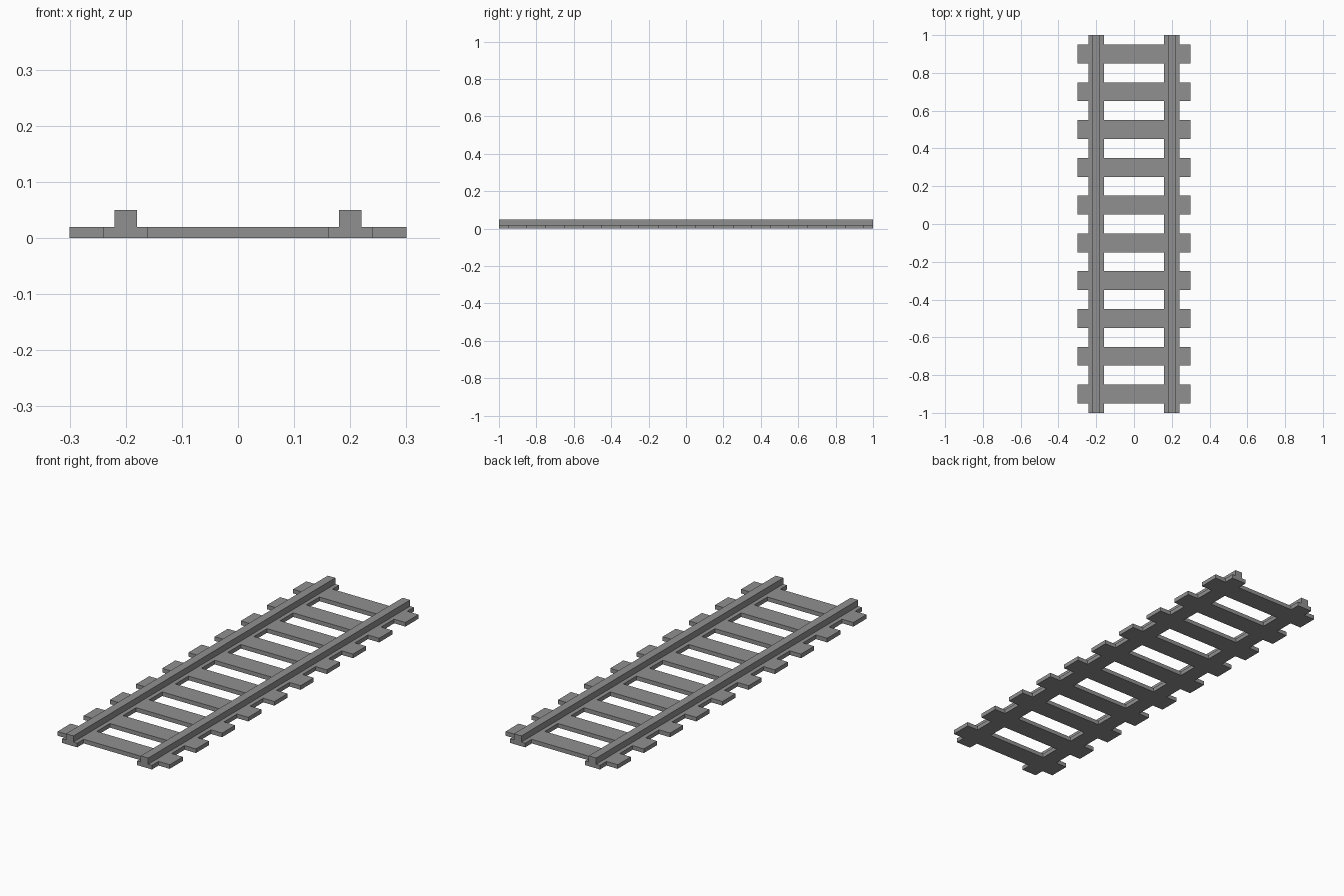
import bpy
import bmesh

if "Cube" in bpy.data.objects:
    bpy.data.objects.remove(bpy.data.objects["Cube"])

BASE_H = 0.02      # sleeper and rail foot thickness
TOP_H = 0.05       # top of the rail head
RAIL_X = 0.20      # rail centre distance from the middle
FOOT, HEAD = 0.04, 0.02   # half widths of rail foot and head

dark_grey = bpy.data.materials.new("dark_grey")
dark_grey.diffuse_color = (0.28, 0.28, 0.28, 1)
dark_grey.use_nodes = True
dark_grey.node_tree.nodes["Principled BSDF"].inputs["Base Color"].default_value = dark_grey.diffuse_color


def make_object(name, bm):
    bmesh.ops.recalc_face_normals(bm, faces=bm.faces)
    mesh = bpy.data.meshes.new(name)
    bm.to_mesh(mesh)
    bm.free()
    mesh.materials.append(dark_grey)
    obj = bpy.data.objects.new(name, mesh)
    bpy.context.collection.objects.link(obj)
    return obj


def extrude_profile(bm, points, direction):
    face = bm.faces.new([bm.verts.new(p) for p in points])
    new = bmesh.ops.extrude_face_region(bm, geom=[face], use_keep_orig=True)["geom"]
    verts = [g for g in new if isinstance(g, bmesh.types.BMVert)]
    bmesh.ops.translate(bm, verts=verts, vec=direction)


# Rails: stepped T-shaped section running the full length
profile = [(-FOOT, 0), (FOOT, 0), (FOOT, BASE_H), (HEAD, BASE_H),
           (HEAD, TOP_H), (-HEAD, TOP_H), (-HEAD, BASE_H), (-FOOT, BASE_H)]
for side, name in ((-1, "left_rail"), (1, "right_rail")):
    bm = bmesh.new()
    extrude_profile(bm, [(side * RAIL_X + x, -1, z) for x, z in profile], (0, 2, 0))
    make_object(name, bm)

# Sleepers: middle span and two end stubs, butted against the rail feet
inner, outer = RAIL_X - FOOT, RAIL_X + FOOT
for i in range(10):
    y0 = -0.95 + 0.2 * i
    y1 = y0 + 0.1
    bm = bmesh.new()
    for x0, x1 in ((-0.3, -outer), (-inner, inner), (outer, 0.3)):
        extrude_profile(bm, [(x0, y0, 0), (x1, y0, 0), (x1, y1, 0), (x0, y1, 0)],
                        (0, 0, BASE_H))
    make_object(f"sleeper_{i + 1}", bm)
